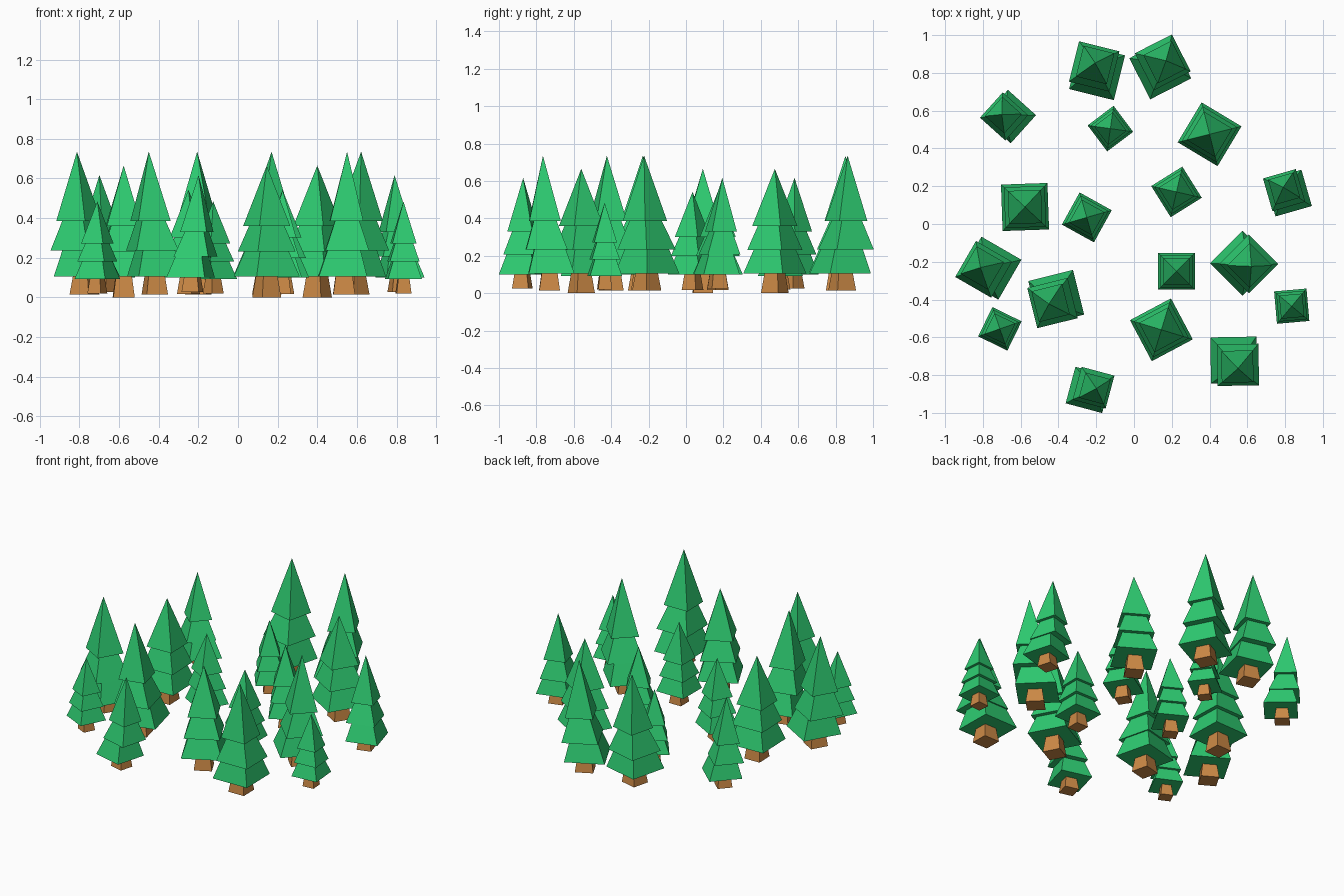
import bpy, bmesh
from math import radians
from mathutils import Matrix, Vector

cube = bpy.data.objects.get("Cube")
if cube:
    bpy.data.objects.remove(cube, do_unlink=True)


def make_material(name, color):
    mat = bpy.data.materials.new(name)
    mat.use_nodes = True
    mat.diffuse_color = color
    mat.node_tree.nodes["Principled BSDF"].inputs["Base Color"].default_value = color
    return mat


needle_green = make_material("needle green", (0.027, 0.60, 0.165, 1))
bark_brown = make_material("bark brown", (0.60, 0.25, 0.06, 1))


def add_tier(bm, low, high, index):
    """Square frustum between (x, y, z, half side) levels; zero half side gives a point."""
    rings = []
    for x, y, z, half in (low, high):
        corners = [(-1, -1), (1, -1), (1, 1), (-1, 1)] if half else [(0, 0)]
        rings.append([bm.verts.new((x + half * i, y + half * j, z)) for i, j in corners])
    bottom, top = rings
    faces = [bm.faces.new(bottom[::-1])]
    if len(top) == 4:
        faces.append(bm.faces.new(top))
    for i in range(4):
        j = (i + 1) % 4
        side = [bottom[i], bottom[j]]
        side += [top[j], top[i]] if len(top) == 4 else top
        faces.append(bm.faces.new(side))
    for face in faces:
        face.material_index = index


def tree_mesh(name, trunk, tiers):
    bm = bmesh.new()
    add_tier(bm, *trunk, 1)
    for low, high in tiers:
        add_tier(bm, low, high, 0)
    mesh = bpy.data.meshes.new(name)
    bm.to_mesh(mesh)
    bm.free()
    mesh.materials.append(needle_green)
    mesh.materials.append(bark_brown)
    return mesh


# Crooked tree: tiers shifted off the trunk; heights measured from the lowest branches
crooked = tree_mesh("crooked_tree",
                    ((0, 0, -0.09, 0.055), (0, 0, 0.02, 0.04)),
                    [((-0.007, 0.010, 0, 0.122), (0.0, 0.0, 0.16, 0.075)),
                     ((0.015, -0.016, 0.13, 0.110), (0.015, -0.025, 0.30, 0.055)),
                     ((0.012, -0.025, 0.28, 0.084), (0.015, -0.035, 0.63, 0))])

# Straight tree: tiers centred on the trunk
straight = tree_mesh("straight_tree",
                     ((0, 0, -0.105, 0.054), (0, 0, 0.02, 0.038)),
                     [((0, 0, 0, 0.123), (0, 0, 0.15, 0.075)),
                      ((0, 0, 0.125, 0.108), (0, 0, 0.28, 0.058)),
                      ((0, 0, 0.255, 0.088), (0, 0, 0.56, 0))])

# Groups: mesh, scale, branch height, then x, y, turn of each tree
groups = {
    "tall_crooked_tree": (crooked, 1.0, 0.105, [
        (-0.20, 0.815, 166), (0.145, 0.835, 117), (-0.775, -0.235, 240),
        (0.586, -0.21, 45), (-0.42, -0.40, 284), (0.535, -0.73, 1)]),
    "small_crooked_tree": (crooked, 0.82, 0.10, [
        (-0.67, 0.57, 228), (0.81, 0.17, 196), (-0.23, -0.875, 75)]),
    "tall_straight_tree": (straight, 1.0, 0.105, [
        (0.40, 0.475, -31), (-0.577, 0.09, 2), (0.145, -0.56, 28)]),
    "medium_straight_tree": (straight, 0.79, 0.10, [
        (0.225, 0.17, 32), (-0.25, 0.035, -29), (0.225, -0.25, 0)]),
    "small_straight_tree": (straight, 0.70, 0.092, [
        (-0.125, 0.505, 37), (-0.71, -0.555, -26), (0.835, -0.435, 5)]),
}
for name, (mesh, scale, height, places) in groups.items():
    for number, (x, y, turn) in enumerate(places, 1):
        tree = bpy.data.objects.new(f"{name}_{number}", mesh)
        tree.matrix_world = (Matrix.Translation(Vector((x, y, height)))
                             @ Matrix.Rotation(radians(turn), 4, "Z")
                             @ Matrix.Scale(scale, 4))
        bpy.context.collection.objects.link(tree)
